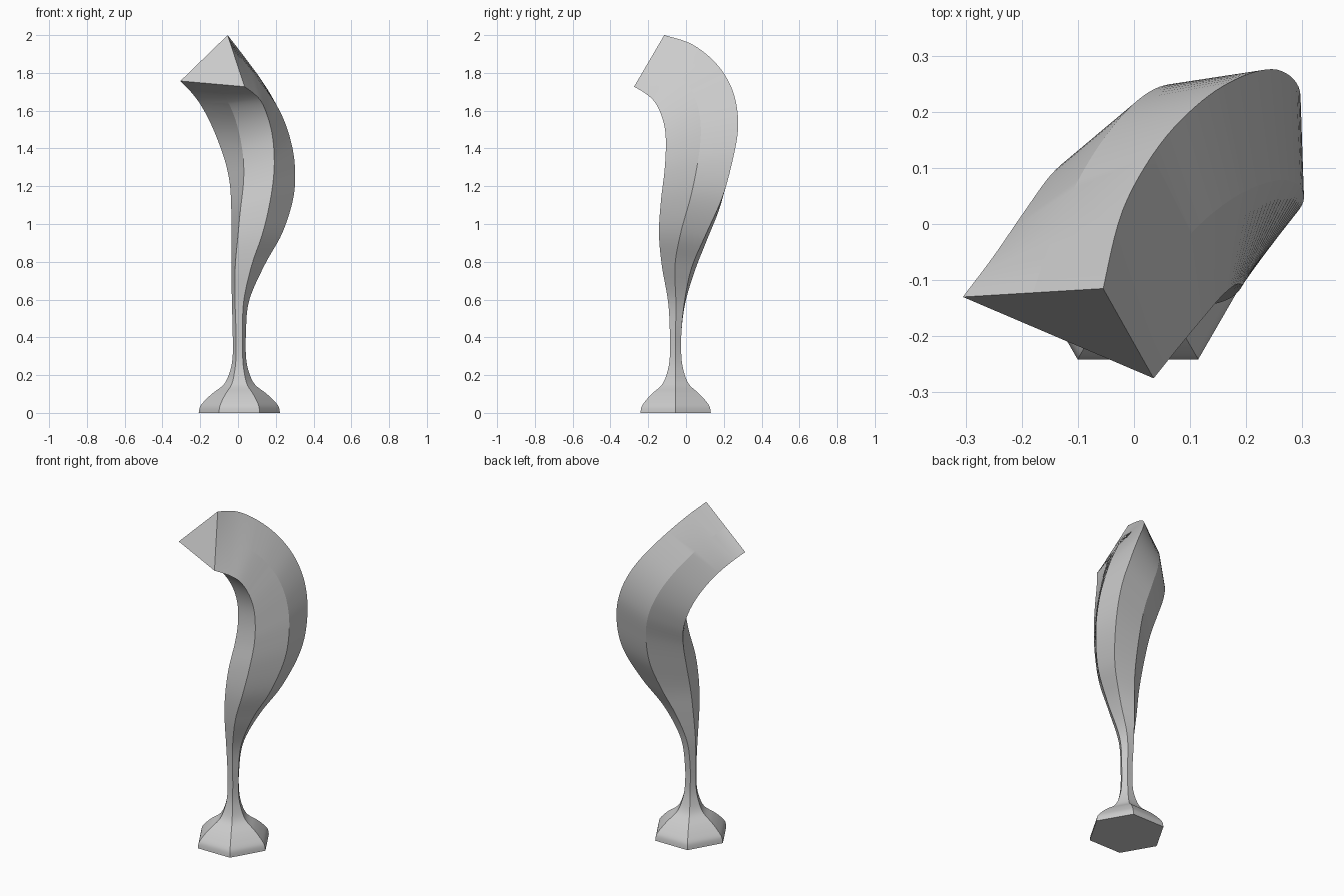
import bpy, bmesh
from math import sin, cos, pi
from mathutils import Vector

if "Cube" in bpy.data.objects:
    bpy.data.objects.remove(bpy.data.objects["Cube"])

STEPS = 6  # spline subdivisions between levels


def regular(z, r):
    """Three alternate corners of a regular hexagon around the stem axis."""
    return [Vector((0.007 + r * cos(a), -0.055 + r * sin(a), z))
            for a in (pi, pi / 3, -pi / 3)] + [1.0]


# Flared hexagonal foot and thin neck: (height, radius)
levels = [regular(z, r) for z, r in (
    (0, 0.215), (0.035, 0.207), (0.07, 0.178), (0.105, 0.14), (0.15, 0.083),
    (0.21, 0.053), (0.29, 0.036), (0.42, 0.035))]

# Curving column: left, back and front corners, then how far the sides bulge
column = [
    ((-.032, -.045, .58), (.042, -.008, .59), (.030, -.095, .59), 1.0),
    ((-.035, -.020, .75), (.125, .030, .77), (.072, -.128, .78), .95),
    ((-.034, .004, .90), (.224, .103, .94), (.130, -.143, .95), .85),
    ((-.035, .042, 1.05), (.288, .192, 1.14), (.170, -.133, 1.12), .75),
    ((-.042, .085, 1.20), (.293, .245, 1.33), (.190, -.115, 1.27), .62),
    ((-.065, .118, 1.32), (.255, .275, 1.50), (.190, -.107, 1.39), .52),
    ((-.102, .123, 1.43), (.195, .264, 1.645), (.178, -.110, 1.49), .42),
    ((-.146, .090, 1.535), (.122, .220, 1.765), (.155, -.130, 1.575), .31),
    ((-.197, .020, 1.63), (.045, .140, 1.87), (.125, -.165, 1.645), .20),
    ((-.250, -.057, 1.70), (-.020, .025, 1.955), (.085, -.213, 1.69), .08),
    ((-.305, -.130, 1.757), (-.055, -.115, 2.0), (.035, -.275, 1.727), 0.0),
]
levels += [[Vector(a), Vector(b), Vector(c), k] for a, b, c, k in column]


def spline(p0, p1, p2, p3, t):
    return 0.5 * (2 * p1 + (p2 - p0) * t + (2 * p0 - 5 * p1 + 4 * p2 - p3) * t * t
                  + (3 * p1 - p0 - 3 * p2 + p3) * t ** 3)


def section(left, back, front, bulge):
    """Hexagon whose in-between corners sink into a triangle as bulge drops."""
    centre = (left + back + front) / 3

    def between(p, q):
        m = (p + q) / 2
        return m + (m - centre) * bulge
    return [left, between(left, front), front, between(front, back),
            back, between(back, left)]


# Loft the sections through a spline
rings = []
last = len(levels) - 1
for i in range(last):
    quad = [levels[min(max(j, 0), last)] for j in range(i - 1, i + 3)]
    for s in range(STEPS):
        rings.append(section(*[spline(*[lv[k] for lv in quad], s / STEPS)
                               for k in range(4)]))
rings.append(section(*levels[-1]))

bm = bmesh.new()
rows = [[bm.verts.new(p) for p in ring] for ring in rings]
for lo, hi in zip(rows, rows[1:]):
    for j in range(6):
        k = (j + 1) % 6
        bm.faces.new((lo[j], lo[k], hi[k], hi[j]))
# Flat underside and triangular end
bm.faces.new(rows[0][::-1])
bm.faces.new(rows[-1])
bmesh.ops.recalc_face_normals(bm, faces=bm.faces)
mesh = bpy.data.meshes.new("twisted_column")
bm.to_mesh(mesh)
bm.free()
obj = bpy.data.objects.new("twisted_column", mesh)
bpy.context.collection.objects.link(obj)
bpy.context.view_layer.objects.active = obj
obj.select_set(True)
bpy.ops.object.shade_smooth_by_angle(angle=0.2)
